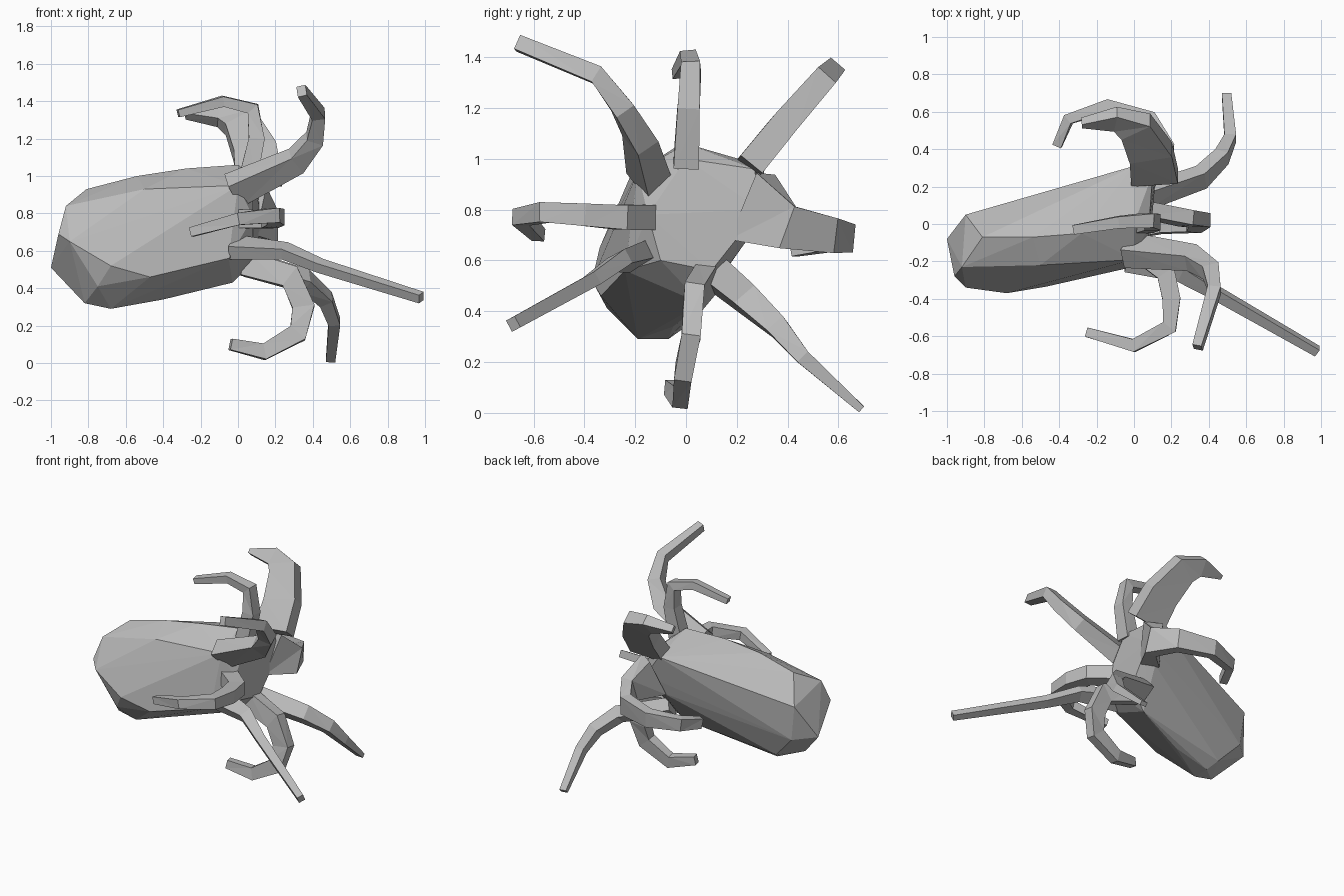
import bpy
import bmesh
from mathutils import Vector

default_cube = bpy.data.objects.get("Cube")
if default_cube:
    bpy.data.objects.remove(default_cube, do_unlink=True)

# Single matte grey
grey = bpy.data.materials.new("plain grey")
grey.use_nodes = True
grey_colour = (0.5, 0.5, 0.5, 1)
grey.diffuse_color = grey_colour
shader = grey.node_tree.nodes["Principled BSDF"]
shader.inputs["Base Color"].default_value = grey_colour
shader.inputs["Roughness"].default_value = 0.8


def finish(bm, name):
    """Turn a bmesh into a flat shaded object with outward normals."""
    bmesh.ops.recalc_face_normals(bm, faces=bm.faces)
    mesh = bpy.data.meshes.new(name)
    bm.to_mesh(mesh)
    bm.free()
    mesh.materials.append(grey)
    obj = bpy.data.objects.new(name, mesh)
    bpy.context.collection.objects.link(obj)
    return obj


def faceted_hull(name, *ridges):
    """Wrap a low-poly convex skin around a few ridge lines."""
    bm = bmesh.new()
    for ridge in ridges:
        for point in ridge:
            bm.verts.new(point)
    bmesh.ops.convex_hull(bm, input=bm.verts)
    loose = [v for v in bm.verts if not v.link_faces]
    bmesh.ops.delete(bm, geom=loose, context='VERTS')
    return finish(bm, name)


HUB = Vector((0, 0.05, 0.75))


def arm(name, path, root, tip, fullness=0.6):
    """Four-sided arm; root and tip are (across, thick) sizes.
    A higher fullness keeps the root size further along the arm."""
    path = [Vector(p) for p in path]
    # The arm curls in the plane of the body axis and its outward direction
    outward = sum(path, Vector()) / len(path) - HUB
    outward.x = 0
    across = Vector((1, 0, 0)).cross(outward).normalized()
    bm = bmesh.new()
    rings = []
    last = len(path) - 1
    for i, centre in enumerate(path):
        tangent = path[min(i + 1, last)] - path[max(i - 1, 0)]
        thick = tangent.cross(across).normalized()
        side = thick.cross(tangent).normalized()
        flare = 1 - (i / last) ** fullness
        wide, deep = (t + (r - t) * flare for r, t in zip(root, tip))
        rings.append([bm.verts.new(centre + side * a * wide / 2 + thick * b * deep / 2)
                      for a, b in ((-1, -1), (1, -1), (1, 1), (-1, 1))])
    for lower, upper in zip(rings, rings[1:]):
        for k in range(4):
            n = (k + 1) % 4
            bm.faces.new((lower[k], lower[n], upper[n], upper[k]))
    bm.faces.new(rings[0])
    bm.faces.new(rings[-1])
    bmesh.ops.triangulate(bm, faces=bm.faces)
    return finish(bm, name)


# Long sack-shaped body with a blunt rear and a flat mouth side
faceted_hull(
    "body",
    # top ridge
    [(-.81, -.07, .93), (-.54, -.07, 1), (-.28, -.05, 1.04), (0, 0, 1.06)],
    # back side, upper then lower
    [(-.9, .05, .75), (-.5, .15, .85), (-.22, .23, .9), (0, .31, .97)],
    [(-.87, .04, .5), (-.5, .11, .57), (.02, .24, .68)],
    # front side, upper then lower
    [(-.92, -.23, .84), (-.5, -.22, .93), (0, -.19, .95)],
    [(-.9, -.34, .65), (-.68, -.37, .52), (-.47, -.335, .46), (-.05, -.24, .56)],
    # underside
    [(-.82, -.19, .32), (-.68, -.19, .29), (-.68, -.07, .29), (-.4, -.05, .34), (-.03, .06, .43)],
    [(-.75, -.31, .41), (-.72, 0, .34)],
    # rear tip
    [(-1, -.08, .51), (-.96, -.28, .69)],
    # mouth side
    [(.08, -.15, .78), (.08, 0, 1), (.1, .27, .96), (.12, .29, .8), (.1, .1, .56), (.08, -.1, .6)],
)

# Eight arms around the mouth
arm("upper_front_arm",
    [(-.03, -.14, .92), (.31, -.18, 1.08), (.41, -.25, 1.2), (.43, -.35, 1.33), (.34, -.66, 1.455)],
    (.12, .16), (.06, .05), .7)
arm("top_arm",
    [(.05, 0, .97), (.1, .01, 1.2), (.08, .02, 1.36), (-.08, .01, 1.4), (-.32, -.03, 1.335)],
    (.1, .1), (.05, .04), 1)
arm("upper_back_arm",
    [(.11, .25, .97), (.09, .38, 1.13), (.01, .52, 1.29), (-.1, .56, 1.33), (-.28, .54, 1.33)],
    (.11, .25), (.05, .03), 1.8)
arm("back_arm",
    [(.07, .26, .81), (.17, .4, .73), (.09, .56, .7), (-.14, .63, .69), (-.35, .56, .68), (-.41, .42, .65)],
    (.29, .13), (.07, .05), .4)
arm("lower_back_arm",
    [(.02, .13, .54), (.36, .25, .44), (.47, .36, .34), (.515, .46, .22), (.495, .69, .015)],
    (.12, .09), (.03, .05), 1.3)
arm("bottom_arm",
    [(.04, .08, .53), (.28, .03, .46), (.35, .02, .3), (.32, -.01, .16), (.14, -.02, .06), (-.04, -.06, .1)],
    (.08, .13), (.05, .06), 2)
arm("lower_front_arm",
    [(-.03, -.18, .62), (.25, -.26, .6), (.44, -.37, .52), (.98, -.68, .35)],
    (.08, .14), (.05, .045), .5)
arm("front_arm",
    [(.02, -.14, .77), (.17, -.26, .77), (.2, -.4, .78), (.19, -.55, .79), (0, -.65, .77), (-.25, -.58, .7)],
    (.1, .11), (.05, .05), 1.6)
